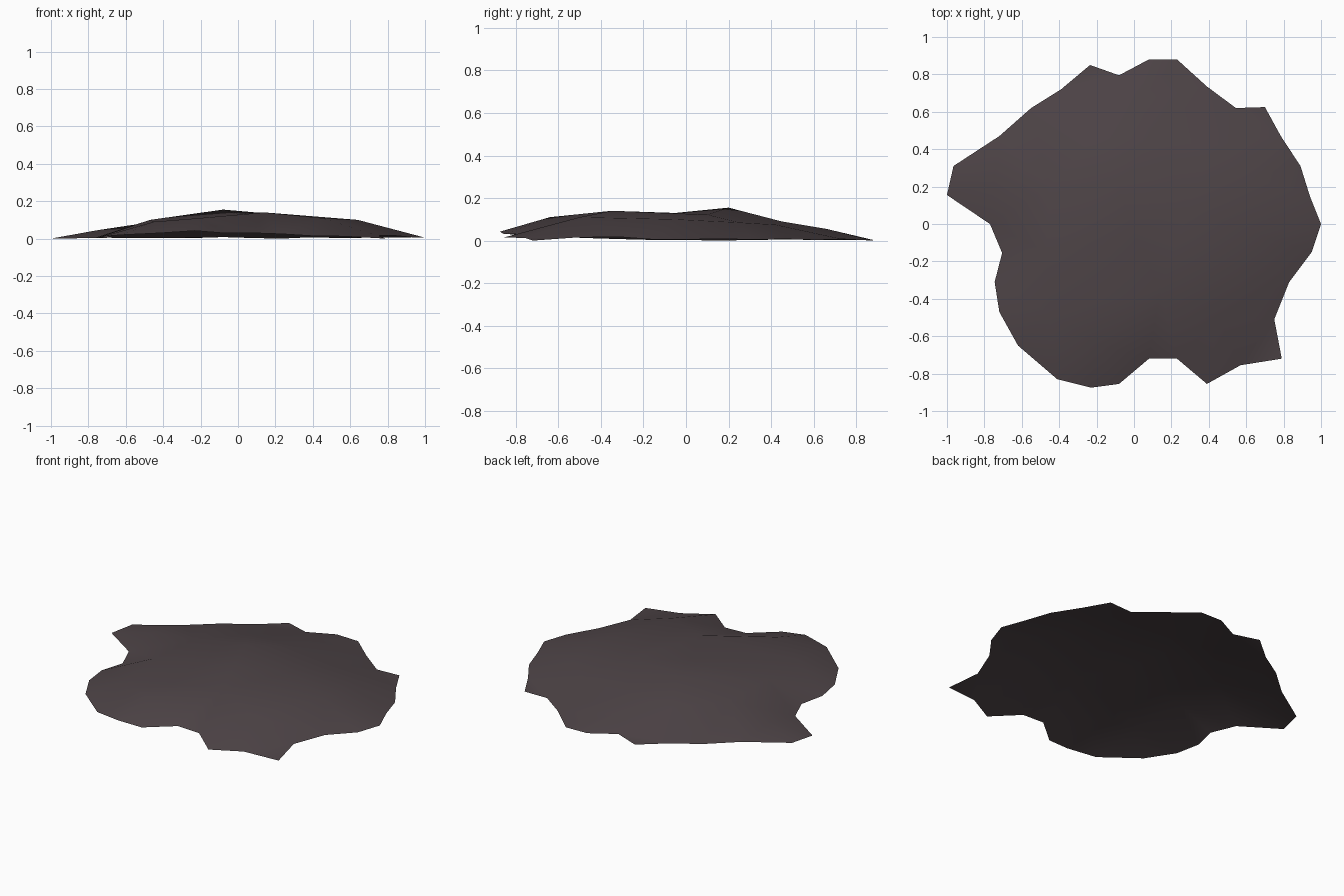
import bpy, bmesh
from mathutils import Vector
from mathutils.geometry import delaunay_2d_cdt

# Ragged rim of the mound: x, y and rim height
rim = [
    (1, 0, .005), (.95, -.15, .005), (.83, -.31, .017), (.75, -.51, .015),
    (.79, -.72, 0), (.57, -.755, .012), (.39, -.855, .015), (.23, -.72, .025),
    (.08, -.72, .03), (-.08, -.855, .03), (-.23, -.875, .042), (-.41, -.83, .03),
    (-.62, -.65, .02), (-.72, -.47, .012), (-.745, -.31, .007), (-.705, -.155, .003),
    (-.77, 0, .003), (-1, .155, 0), (-.965, .31, .003), (-.72, .47, .005),
    (-.55, .62, .003), (-.39, .72, .003), (-.235, .85, .003), (-.08, .795, .008),
    (.08, .88, .003), (.23, .88, 0), (.39, .735, .007), (.545, .62, .003),
    (.70, .625, .005), (.785, .47, .007), (.89, .31, .005), (.94, .15, .008)]

# Gentle humps inside the rim
humps = [
    (-.08, .2, .155), (.14, -.35, .14), (0, -.05, .13), (-.47, -.15, .1),
    (-.45, .2, .09), (.64, -.05, .1), (.62, .25, .085), (-.2, -.64, .11),
    (.1, .45, .09), (-.22, .46, .085), (.03, .66, .055), (.3, .1, .122),
    (.42, .42, .075), (.45, -.5, .11), (-.75, .22, .045), (-.45, -.48, .09)]

# Triangulate the outline with the humps as inner points
points = rim + humps
verts, _, faces, origin, _, _ = delaunay_2d_cdt(
    [Vector(p[:2]) for p in points], [], [list(range(len(rim)))], 1, 1e-5)

bm = bmesh.new()
bv = [bm.verts.new((v.x, v.y, points[origin[i][0]][2])) for i, v in enumerate(verts)]
for f in faces:
    face = bm.faces.new([bv[i] for i in f])
    face.normal_update()
    if face.normal.z < 0:
        face.normal_flip()
    face.smooth = True

mesh = bpy.data.meshes.new("ground_mound")
bm.to_mesh(mesh)
bm.free()

# Single dark earth colour
earth = bpy.data.materials.new("dark_earth")
earth.diffuse_color = (.076, .058, .063, 1)
mesh.materials.append(earth)

mound = bpy.data.objects.new("ground_mound", mesh)
bpy.context.collection.objects.link(mound)
